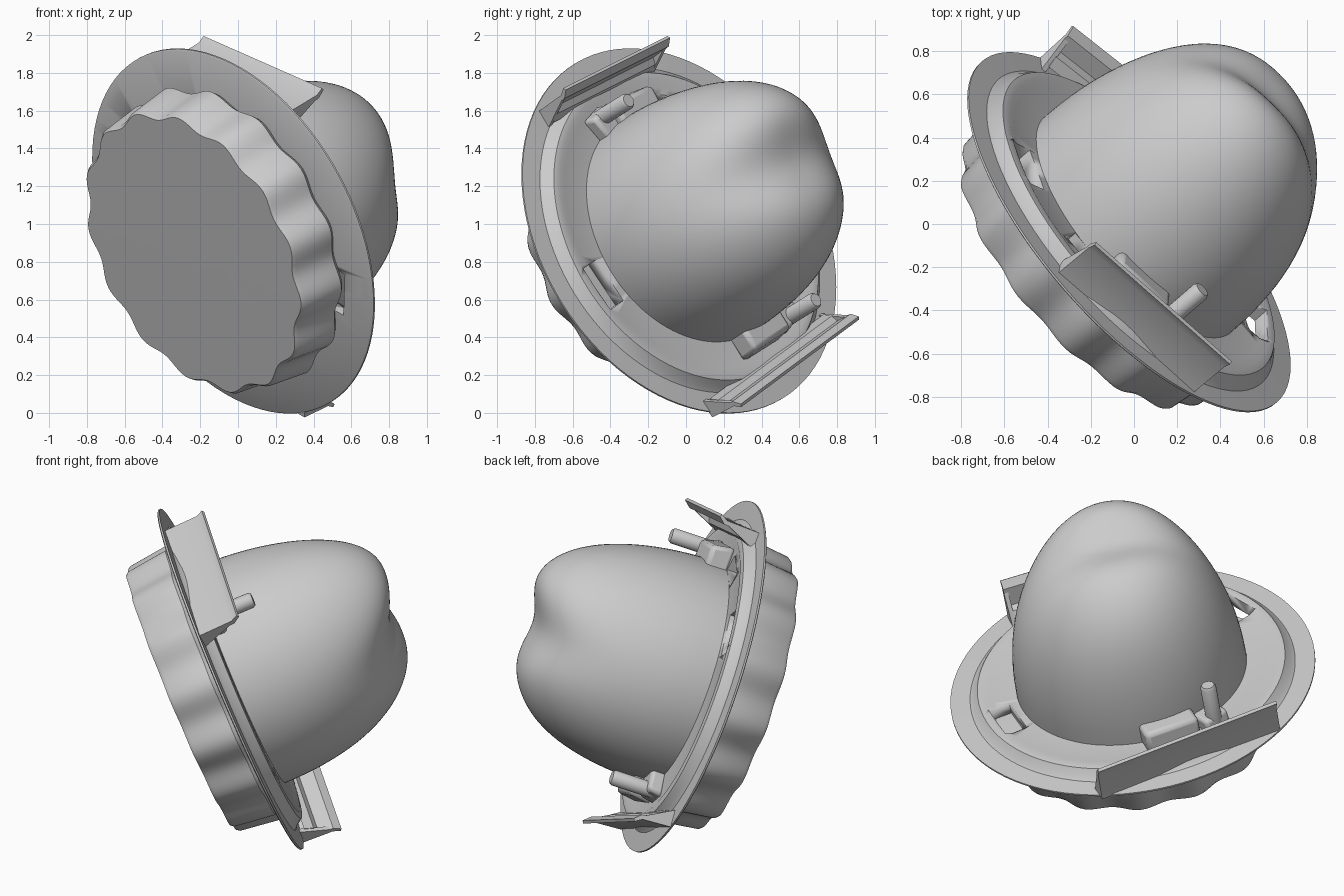
import bpy, bmesh, math
from mathutils import Vector, Matrix

if "Cube" in bpy.data.objects:
    bpy.data.objects.remove(bpy.data.objects["Cube"])

# Local frame: X and Y lie in the flange, Z is the tilted lamp axis
n = Vector((0.70, 0.605, 0.38)).normalized()
t = Vector((-0.70, 0.69, 0.19))
t = (t - n * t.dot(n)).normalized()
u = n.cross(t)
FRAME = Matrix((t, u, n)).transposed().to_4x4()
FRAME.translation = (-0.02, -0.035, 0.965)
parts = []


def make(name, verts, faces, angle=35):
    me = bpy.data.meshes.new(name)
    me.from_pydata(verts, [], faces)
    bm = bmesh.new()
    bm.from_mesh(me)
    bmesh.ops.recalc_face_normals(bm, faces=bm.faces)
    bm.to_mesh(me)
    bm.free()
    ob = bpy.data.objects.new(name, me)
    bpy.context.collection.objects.link(ob)
    parts.append(ob)
    bpy.ops.object.select_all(action='DESELECT')
    ob.select_set(True)
    bpy.context.view_layer.objects.active = ob
    bpy.ops.object.shade_smooth_by_angle(angle=math.radians(angle))
    return ob


def rings(name, rows, angle=35):
    """Skin closed rings of points, capping both ends."""
    m = len(rows[0])
    verts = [p for r in rows for p in r]
    faces = [(i * m + j, i * m + (j + 1) % m, (i + 1) * m + (j + 1) % m, (i + 1) * m + j)
             for i in range(len(rows) - 1) for j in range(m)]
    faces += [tuple(range(m))[::-1], tuple(range(len(verts) - m, len(verts)))]
    return make(name, verts, faces, angle)


def lathe(name, profile, seg=96, wave=lambda a, r: r):
    rows = []
    for r, h in profile:
        row = []
        for j in range(seg):
            a = math.tau * j / seg
            q = wave(a, r)
            row.append((q * math.cos(a), q * math.sin(a), h))
        rows.append(row)
    return rings(name, rows)


def prism(name, section, y0, y1, deg):
    """Extrude an (r, h) section along the tangent at angle deg."""
    c, s = math.cos(math.radians(deg)), math.sin(math.radians(deg))
    return rings(name, [[(r * c - y * s, r * s + y * c, h) for r, h in section] for y in (y0, y1)])


def bevel(ob, w):
    m = ob.modifiers.new("bevel", 'BEVEL')
    m.width, m.segments = w, 2


# Flange: thin flat rim with a raised inner plate
flange = lathe("flange", [(0.55, -0.015), (1.035, -0.015), (1.043, -0.01), (1.043, 0.0), (0.93, 0.004),
                          (0.91, 0.02), (0.88, 0.06), (0.84, 0.065), (0.80, 0.05), (0.55, 0.06)])

# Slots through the flange
for deg, half, r0, r1 in ((194, 0.13, 0.70, 0.83), (73, 0.1, 0.66, 0.76), (33, 0.13, 0.70, 0.83)):
    cut = prism("slot_cutter", [(r0, -0.3), (r1, -0.3), (r1, 0.3), (r0, 0.3)], -half, half, deg)
    cut.hide_render = True
    cut.hide_set(True)
    b = flange.modifiers.new("slot", 'BOOLEAN')
    b.operation, b.solver, b.object = 'DIFFERENCE', 'EXACT', cut


# Scalloped knob on the front
def scallop(a, r):
    return r + 0.02 * math.cos(15 * a + 0.6) if r > 0.65 else r


lathe("knob", [(0.60, -0.012), (0.80, -0.02), (0.825, -0.05), (0.795, -0.29), (0.78, -0.31), (0.3, -0.312)],
      seg=180, wave=scallop)

# Dome: rounded and tapered across, boxier lengthwise, with a soft groove over the top
rows, M, N = [], 40, 96
for i in range(M):
    s = (1 - (1 - i / M) ** 2) * math.pi / 2
    row = []
    for j in range(N):
        a = math.tau * j / N
        k = 0.80 - 0.24 * math.sin(a) ** 2
        r = 0.66 * math.cos(s) ** k
        x, y = r * math.cos(a), r * math.sin(a)
        top = math.sin(s) ** 3
        h = 0.08 + 0.93 * math.sin(s)
        h += top * (0.12 * y - 0.05 * math.exp(-(y / 0.17) ** 2)
                    + 0.03 * math.exp(-((y - 0.28) / 0.2) ** 2)
                    + 0.02 * math.exp(-((y + 0.28) / 0.2) ** 2))
        row.append((x + 0.04 * top, y, h))
    rows.append(row)
rows.insert(0, [(p[0], p[1], 0.0) for p in rows[0]])
rings("dome", rows, 60)

# Two chord brackets with end gussets, a mounting block and a peg each
for label, deg, y0, y1, top, block, peg in (("upper", 98, -0.40, 0.48, 0.25, 97, 113),
                                            ("lower", -75, -0.58, 0.53, 0.22, -78, -58)):
    wall = [(0.87, -0.01), (0.90, -0.01), (0.91, top - 0.05), (0.935, top - 0.01),
            (0.92, top), (0.885, top - 0.04)]
    prism(label + "_bracket_wall", wall, y0, y1, deg)
    prism(label + "_bracket_ledge", [(0.81, 0.03), (0.89, 0.03), (0.89, 0.10), (0.84, 0.08)],
          y0 + 0.02, y1 - 0.02, deg)
    for y in (y0, y1 - 0.025):
        prism(label + "_bracket_gusset", [(0.80, 0.0), (0.89, 0.0), (0.90, top - 0.03)], y, y + 0.025, deg)
    bevel(prism(label + "_block", [(0.60, 0.04), (0.77, 0.04), (0.75, 0.18), (0.60, 0.18)],
                -0.17, 0.15, block), 0.025)
    p = lathe(label + "_peg", [(0.045, 0.05), (0.045, 0.32), (0.035, 0.335)], seg=20)
    a = math.radians(peg)
    p.data.transform(Matrix.Translation((0.74 * math.cos(a), 0.74 * math.sin(a), 0)))
    bevel(prism(label + "_peg_foot", [(0.62, 0.04), (0.79, 0.04), (0.77, 0.13), (0.62, 0.13)],
                -0.08, 0.08, peg), 0.02)

# Tilt everything into place
for ob in parts:
    ob.data.transform(FRAME)
